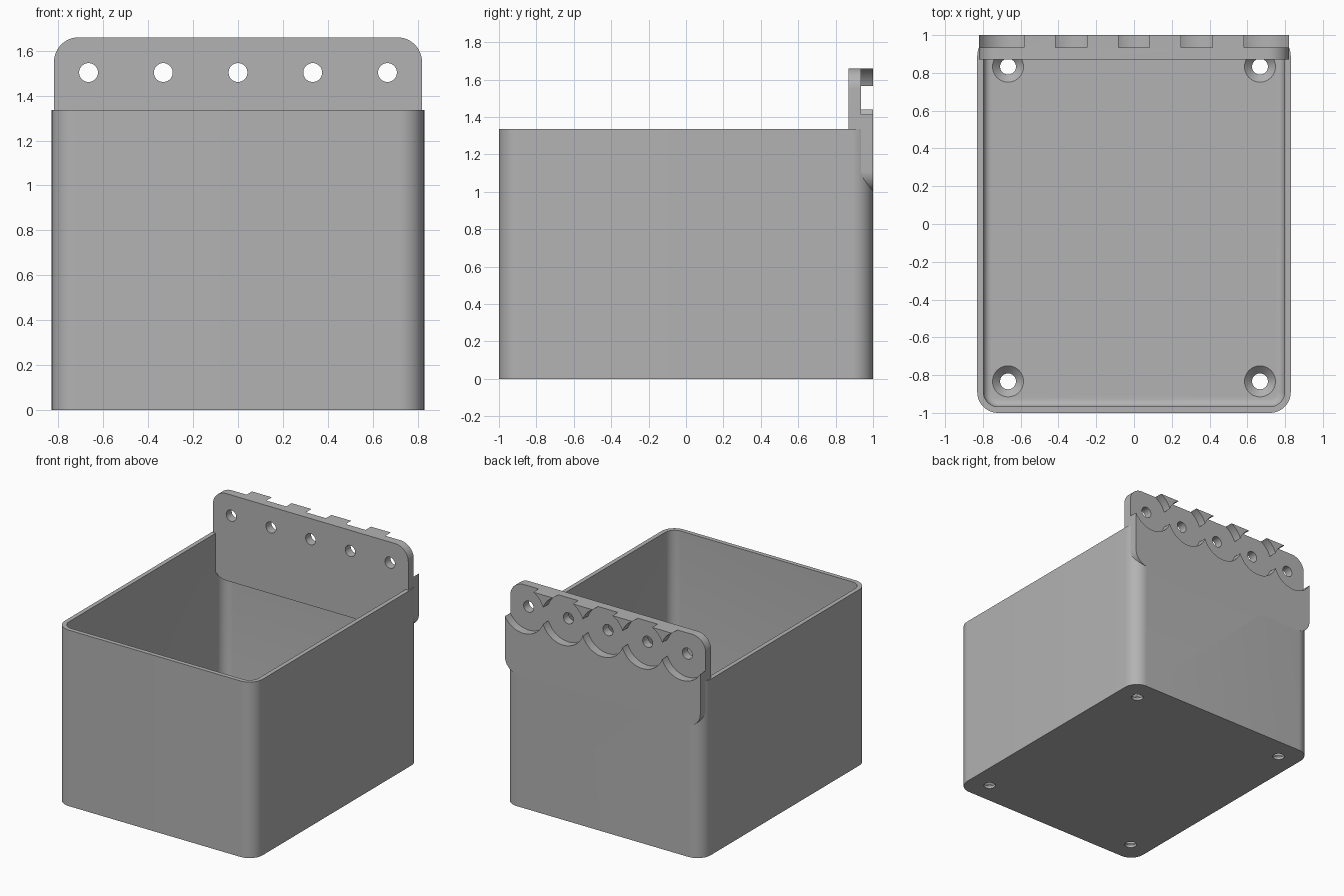
import bpy, bmesh, math
from mathutils import Matrix

old = bpy.data.objects.get("Cube")
if old:
    bpy.data.objects.remove(old, do_unlink=True)

grey = bpy.data.materials.new("plain grey")
grey.use_nodes = True
colour = (0.45, 0.45, 0.45, 1)
grey.diffuse_color = colour
grey.node_tree.nodes["Principled BSDF"].inputs["Base Color"].default_value = colour

STAND_UP = Matrix.Rotation(math.pi / 2, 4, "X")   # turns local y into z, local z into -y


def ring(half_w, half_d, radius, steps):
    """Rounded rectangle outline, anticlockwise."""
    pts = []
    for q, (sx, sy) in enumerate([(1, 1), (-1, 1), (-1, -1), (1, -1)]):
        for i in range(steps + 1):
            a = (q + i / steps) * math.pi / 2
            pts.append((sx * (half_w - radius) + radius * math.cos(a),
                        sy * (half_d - radius) + radius * math.sin(a)))
    return pts


def loft(name, levels, steps=12, centre=(0, 0), matrix=Matrix()):
    """Skin rounded rectangles (half_w, half_d, radius, z) and cap both ends."""
    bm = bmesh.new()
    loops = []
    for w, d, r, z in levels:
        loops.append([bm.verts.new((x + centre[0], y + centre[1], z))
                      for x, y in ring(w, d, r, steps)])
    for a, b in zip(loops, loops[1:]):
        for i in range(len(a)):
            j = (i + 1) % len(a)
            bm.faces.new((a[i], a[j], b[j], b[i]))
    bm.faces.new(loops[0])
    bm.faces.new(loops[-1])
    bmesh.ops.remove_doubles(bm, verts=bm.verts, dist=1e-5)
    bm.transform(matrix)
    bmesh.ops.recalc_face_normals(bm, faces=bm.faces)
    mesh = bpy.data.meshes.new(name)
    bm.to_mesh(mesh)
    bm.free()
    mesh.materials.append(grey)
    obj = bpy.data.objects.new(name, mesh)
    bpy.context.collection.objects.link(obj)
    return obj


def drill(name, stations, centre, matrix=Matrix()):
    """Round cutter from (radius, z) stations."""
    return loft(name, [(r, r, r, z) for r, z in stations], 12, centre, matrix)


def activate(obj):
    bpy.ops.object.select_all(action="DESELECT")
    obj.select_set(True)
    bpy.context.view_layer.objects.active = obj


def cut(obj, cutters):
    activate(obj)
    for c in cutters:
        mod = obj.modifiers.new("cut", "BOOLEAN")
        mod.operation = "DIFFERENCE"
        mod.solver = "EXACT"
        mod.object = c
        bpy.ops.object.modifier_apply(modifier=mod.name)


# Open bin: outer wall, rim, inner wall and filleted floor
W, D, H, R = 0.83, 1.0, 1.335, 0.11
WALL, FLOOR, FILLET = 0.033, 0.06, 0.04
levels = [(W, D, R, 0), (W, D, R, H)]
levels.append((W - WALL, D - WALL, R - WALL, H))
for i in range(6):
    a = i / 5 * math.pi / 2
    inset = WALL + FILLET * (1 - math.cos(a))
    levels.append((W - inset, D - inset, R - inset, FLOOR + FILLET * (1 - math.sin(a))))
bin_body = loft("bin_body", levels)

# Rounded hanging plate across the back
hanger = loft("hanging_plate", [(0.82, 0.33, 0.11, -1), (0.82, 0.33, 0.11, -0.87)],
              centre=(0, 1.33), matrix=STAND_UP)

# Countersunk floor holes
floor_cutters = [drill("floor_cutter", [(0.042, -0.1), (0.042, 0.02), (0.082, FLOOR), (0.082, 0.2)],
                       (sx * 0.667, sy * 0.833)) for sx in (-1, 1) for sy in (-1, 1)]

# Overlapping round pockets with a through hole in each
columns = [(i * 0.333, 1.503) for i in range(-2, 3)]
pockets = [drill("pocket_cutter", [(0.178, -1.1), (0.178, -0.935)], c, STAND_UP) for c in columns]
holes = [drill("hole_cutter", [(0.042, -1.05), (0.042, -0.8)], c, STAND_UP) for c in columns]

cut(bin_body, floor_cutters + pockets)
cut(hanger, pockets + holes)
for c in floor_cutters + pockets + holes:
    bpy.data.objects.remove(c, do_unlink=True)

for obj in (bin_body, hanger):
    activate(obj)
    bpy.ops.object.shade_smooth_by_angle(angle=math.radians(30))
